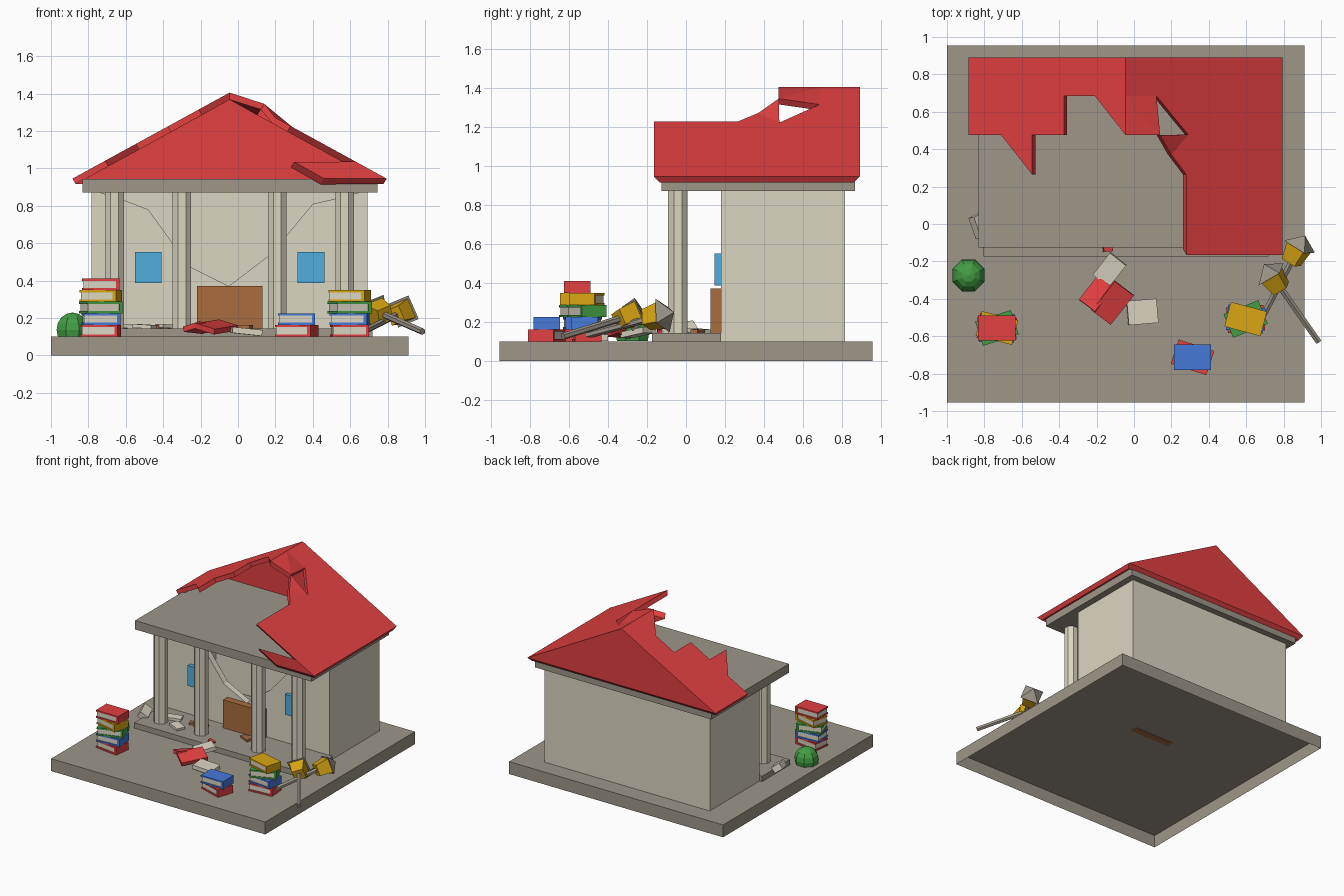
import bpy, bmesh
from math import radians
from mathutils import Matrix, Vector

cube = bpy.data.objects.get("Cube")
if cube:
    bpy.data.objects.remove(cube, do_unlink=True)

MID = -0.045    # the building's centre line
GROUND = 0.101  # parts rest just above the ground slab


def material(name, r, g, b):
    m = bpy.data.materials.new(name)
    m.use_nodes = True
    m.diffuse_color = (r, g, b, 1)
    m.node_tree.nodes["Principled BSDF"].inputs["Base Color"].default_value = (r, g, b, 1)
    return m


STONE = material("grey stone", 0.34, 0.305, 0.25)
PLASTER = material("cream plaster", 0.71, 0.67, 0.54)
RED = material("red", 0.76, 0.05, 0.053)
BROWN = material("brown wood", 0.40, 0.15, 0.048)
BLUE = material("book blue", 0.062, 0.19, 0.68)
SKY = material("window blue", 0.08, 0.42, 0.72)
GREEN = material("green", 0.056, 0.34, 0.057)
GOLD = material("gold yellow", 0.70, 0.38, 0.006)


def finish(name, bm, *mats):
    mesh = bpy.data.meshes.new(name)
    bm.to_mesh(mesh)
    bm.free()
    for m in mats:
        mesh.materials.append(m)
    ob = bpy.data.objects.new(name, mesh)
    bpy.context.collection.objects.link(ob)
    return ob


def add_box(bm, lo, hi, mat=0):
    lo, hi = Vector(lo), Vector(hi)
    mx = Matrix.Translation((lo + hi) / 2) @ Matrix.Diagonal((*(hi - lo), 1))
    for v in bmesh.ops.create_cube(bm, size=1, matrix=mx)["verts"]:
        for f in v.link_faces:
            f.material_index = mat


def add_cone(bm, sides, r1, r2, z1, z2, mat, turn=0):
    mx = Matrix.Translation((0, 0, (z1 + z2) / 2)) @ Matrix.Rotation(radians(turn), 4, "Z")
    made = bmesh.ops.create_cone(bm, cap_ends=True, segments=sides, radius1=r1,
                                 radius2=r2, depth=z2 - z1, matrix=mx)
    for v in made["verts"]:
        for f in v.link_faces:
            f.material_index = mat


def extrude_all(bm):
    moved = bmesh.ops.extrude_face_region(bm, geom=bm.faces[:])["geom"]
    return [g for g in moved if isinstance(g, bmesh.types.BMVert)]


def box(name, mat, lo, hi):
    bm = bmesh.new()
    add_box(bm, lo, hi)
    return finish(name, bm, mat)


def chunk(name, mat, size, place, turn):
    half = Vector(size) / 2
    ob = box(name, mat, -half, half)
    ob.location = place
    ob.rotation_euler = [radians(a) for a in turn]


# Ground slab, open underneath
bm = bmesh.new()
add_box(bm, (-1, -0.955, 0), (0.912, 0.955, 0.1))
bm.normal_update()
bmesh.ops.delete(bm, geom=[f for f in bm.faces if f.normal.z < -0.5], context="FACES_ONLY")
finish("ground_slab", bm, STONE)

# Porch and ceiling slab
box("porch_step", STONE, (-0.805, -0.175, GROUND), (0.72, 0.18, 0.145))
box("ceiling_slab", STONE, (-0.832, -0.125, 0.872), (0.745, 0.865, 0.943))

# Walls
box("back_wall", PLASTER, (-0.783, 0.765, GROUND), (0.693, 0.815, 0.873))
box("left_wall", PLASTER, (0.643, 0.18, GROUND), (0.693, 0.765, 0.873))
box("right_wall", PLASTER, (-0.783, 0.18, GROUND), (-0.733, 0.765, 0.873))

# Front wall with its broken top edge
outline = [(-0.733, GROUND), (0.643, GROUND), (0.643, 0.87), (0.53, 0.84), (0.4, 0.81),
           (0.25, 0.63), (0.16, 0.53), (-0.05, 0.37), (-0.25, 0.47),
           (-0.35, 0.6), (-0.48, 0.78), (-0.61, 0.83), (-0.733, 0.87)]
bm = bmesh.new()
bm.faces.new([bm.verts.new((x, 0.18, z)) for x, z in outline])
bmesh.ops.translate(bm, vec=(0, 0.05, 0), verts=extrude_all(bm))
bmesh.ops.recalc_face_normals(bm, faces=bm.faces)
finish("front_wall", bm, PLASTER)

# Door and windows
box("door", BROWN, (-0.22, 0.125, 0.096), (0.13, 0.182, 0.372))
for side, x in (("right", -0.48), ("left", 0.39)):
    box(side + "_window", SKY, (x - 0.072, 0.147, 0.388), (x + 0.072, 0.185, 0.552))

# Eight-sided porch columns
for i, off in enumerate((-0.615, -0.255, 0.255, 0.615)):
    bm = bmesh.new()
    add_cone(bm, 8, 0.054, 0.054, 0.14, 0.875, 0, 22.5)
    finish(f"column_{i + 1}", bm, PLASTER).location = (MID + off, -0.042, 0)


# Broken roof shell
def on_slope(x, y):
    return (x, y, 1.405 - 0.5475 * abs(x - MID))


left_end, right_end, rear, front = 0.795, -0.885, 0.89, -0.165
back_top, split, broken = (MID, rear), (MID, 0.685), (MID, 0.475)
hole_back, hole_side, mid_edge, low_edge = (0.12, 0.685), (0.29, 0.478), (0.2, 0.37), (0.28, 0.265)
slopes = [
    [back_top, (right_end, rear), (right_end, 0.475), (-0.71, 0.475), (-0.545, 0.265),
     (-0.545, 0.475), (-0.375, 0.475), (-0.375, 0.685), (-0.21, 0.685), broken, split],
    [back_top, split, hole_back, hole_side, low_edge,
     (0.28, front), (0.63, front), (left_end, front), (left_end, rear)],
    [hole_side, mid_edge, low_edge],
]
tip = (0.14, 0.475, 1.345)   # lifted corner beside the hole
polys = [[on_slope(*p) for p in s] for s in slopes]
polys += [
    [on_slope(*split), on_slope(*broken), tip],
    [on_slope(*split), tip, on_slope(*hole_back)],
    [on_slope(*hole_side), tip, on_slope(*mid_edge)],
    [on_slope(left_end, rear), on_slope(right_end, rear), on_slope(*back_top)],
    [(0.46, front, 0.945), on_slope(left_end, front), on_slope(0.63, front), (0.3, front, 1.035)],
]
bm = bmesh.new()
for p in polys:
    bm.faces.new([bm.verts.new(c) for c in p])
bmesh.ops.remove_doubles(bm, verts=bm.verts, dist=0.0005)
for v in extrude_all(bm):
    offset = v.co.x - MID
    v.co.z -= 0.03 if abs(offset) > 0.01 else 0.038
    if abs(offset) > 0.01:
        v.co.x -= 0.018 if offset > 0 else -0.018
    if v.co.y > rear - 0.01:
        v.co.y -= 0.03
    elif v.co.y < front + 0.01:
        v.co.y += 0.03
bmesh.ops.recalc_face_normals(bm, faces=bm.faces)
finish("broken_roof", bm, RED)


# Book stacks: covers wrap the pages, with the spine on the left
def book_stack(name, x, y, books):
    for i, (cover, turn) in enumerate(books):
        bm = bmesh.new()
        h, t = 0.062, 0.012
        add_box(bm, (-0.1, -0.068, 0), (0.1, 0.068, t))
        add_box(bm, (-0.1, -0.068, h - t), (0.1, 0.068, h))
        add_box(bm, (0.082, -0.068, t), (0.1, 0.068, h - t))
        add_box(bm, (-0.094, -0.062, t), (0.082, 0.062, h - t), 1)
        ob = finish(f"{name}_book_{i + 1}", bm, cover, PLASTER)
        ob.location = (x, y, GROUND + i * h)
        ob.rotation_euler.z = radians(turn)


book_stack("right_stack", -0.733, -0.556, [(RED, -8), (BLUE, 4), (GREEN, 18), (GOLD, -14), (RED, 0)])
book_stack("middle_stack", 0.313, -0.713, [(RED, -18), (BLUE, 0)])
book_stack("left_stack", 0.597, -0.508, [(RED, 4), (BLUE, -6), (GREEN, 22), (GOLD, -15)])


# Fallen street lamps
def lamp(name, foot, top):
    foot, top = Vector(foot), Vector(top)
    length = (top - foot).length
    bm = bmesh.new()
    add_cone(bm, 6, 0.018, 0.018, 0, length - 0.15, 0)
    add_cone(bm, 4, 0.06, 0.078, length - 0.165, length - 0.068, 1, 25)
    add_cone(bm, 4, 0.097, 0.0, length - 0.068, length, 0, 25)
    ob = finish(name, bm, STONE, GOLD)
    ob.location = foot
    ob.rotation_euler = (top - foot).to_track_quat("Z", "Y").to_euler()


lamp("rear_lamp", (0.665, -0.54, 0.125), (0.915, -0.062, 0.25))
lamp("front_lamp", (0.987, -0.63, 0.127), (0.695, -0.215, 0.255))

# Domed bush
bm = bmesh.new()
bmesh.ops.create_uvsphere(bm, u_segments=8, v_segments=8, radius=0.092,
                          matrix=Matrix.Rotation(radians(22.5), 4, "Z"))
for v in bm.verts:
    v.co.z = max(v.co.z, -0.035)
finish("bush", bm, GREEN).location = (-0.885, -0.275, 0.137)

# Fallen rubble
chunk("rubble_roof_large", RED, (0.13, 0.2, 0.03), (-0.115, -0.42, 0.152), (6, 14, -37))
chunk("rubble_roof_flat", RED, (0.11, 0.16, 0.03), (-0.2, -0.375, 0.148), (-4, -14, -37))
chunk("rubble_roof_small", RED, (0.05, 0.025, 0.02), (-0.14, -0.135, 0.157), (0, 15, 5))
chunk("rubble_slab_front", PLASTER, (0.16, 0.13, 0.032), (0.045, -0.47, 0.128), (0, 6, 5))
chunk("rubble_slab_step", PLASTER, (0.11, 0.15, 0.03), (-0.13, -0.245, 0.147), (10, 0, -38))
chunk("rubble_block_side", PLASTER, (0.07, 0.12, 0.05), (-0.825, -0.01, 0.16), (10, 35, 25))
for i, (x, y, turn) in enumerate(((-0.6, 0.05, 20), (-0.5, -0.06, -25), (-0.38, 0.07, 40))):
    chunk(f"porch_rubble_{i + 1}", PLASTER, (0.11, 0.07, 0.02), (x, y, 0.155), (0, 3, turn))
for i, x in enumerate((-0.42, 0.03)):
    chunk(f"door_splinter_{i + 1}", BROWN, (0.09, 0.04, 0.018), (x, 0.06, 0.153), (0, 0, 25 - 50 * i))
